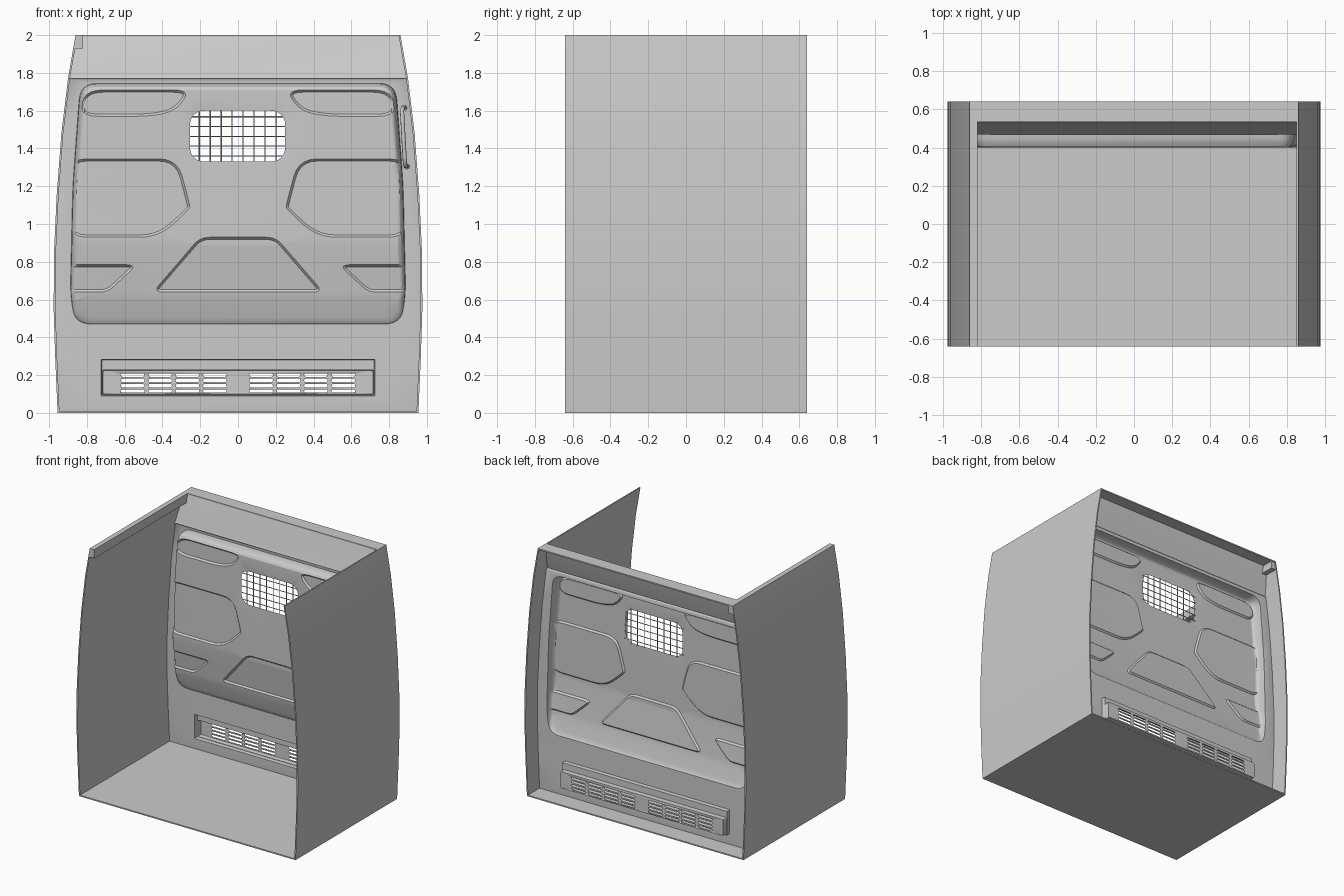
import bpy, math
from mathutils import Vector
from mathutils.geometry import delaunay_2d_cdt, intersect_point_line

if "Cube" in bpy.data.objects:
    bpy.data.objects.remove(bpy.data.objects["Cube"])

# Half width of the van body against height
PROFILE = [(0.955, 0), (0.968, 0.3), (0.976, 0.55), (0.974, 0.85), (0.96, 1.15),
           (0.935, 1.48), (0.90, 1.77), (0.86, 2.0)]


def add(name, verts, faces, angle=None):
    me = bpy.data.meshes.new(name)
    me.from_pydata(verts, [], faces)
    ob = bpy.data.objects.new(name, me)
    bpy.context.collection.objects.link(ob)
    if angle:
        bpy.ops.object.select_all(action='DESELECT')
        ob.select_set(True)
        bpy.context.view_layer.objects.active = ob
        bpy.ops.object.shade_smooth_by_angle(angle=math.radians(angle))
    return ob


def prism(name, pts, y0, y1, angle=None):
    """Extrude an x-z outline (counter-clockwise seen from the front) along y."""
    n = len(pts)
    verts = [(x, y, z) for y in (y0, y1) for x, z in pts]
    faces = [tuple(range(n)), tuple(reversed(range(n, 2 * n)))]
    faces += [(i, i + n, (i + 1) % n + n, (i + 1) % n) for i in range(n)]
    return add(name, verts, faces, angle)


def tube(name, pts, radius):
    cu = bpy.data.curves.new(name, 'CURVE')
    cu.dimensions = '3D'
    cu.bevel_depth, cu.bevel_resolution, cu.use_fill_caps = radius, 2, True
    sp = cu.splines.new('POLY')
    sp.points.add(len(pts) - 1)
    for p, c in zip(sp.points, pts):
        p.co = (*c, 1)
    ob = bpy.data.objects.new(name, cu)
    bpy.context.collection.objects.link(ob)
    return ob


def rounded(pts, r, n=5):
    out, pts = [], [Vector(p) for p in pts]
    for i, p in enumerate(pts):
        a, b = pts[i - 1] - p, pts[(i + 1) % len(pts)] - p
        p0 = p + a.normalized() * min(r, 0.46 * a.length)
        p1 = p + b.normalized() * min(r, 0.46 * b.length)
        for k in range(n + 1):
            t = k / n
            out.append(p0 * (1 - t) ** 2 + p * 2 * t * (1 - t) + p1 * t * t)
    return out


def rect(x0, x1, z0, z1):
    return [(x0, z0), (x1, z0), (x1, z1), (x0, z1)]


def inset(poly, d):
    n = len(poly)
    area = sum(poly[i - 1].cross(poly[i]) for i in range(n))
    s = 1 if area > 0 else -1
    out = []
    for i, p in enumerate(poly):
        e0, e1 = (p - poly[i - 1]).normalized(), (poly[(i + 1) % n] - p).normalized()
        n0, n1 = Vector((-e0.y, e0.x)) * s, Vector((-e1.y, e1.x)) * s
        out.append(p + (n0 + n1) * d / (1 + n0.dot(n1)))
    return out


def inside(poly, p):
    hit = False
    for i, b in enumerate(poly):
        a = poly[i - 1]
        if (a.y > p.y) != (b.y > p.y) and p.x < a.x + (b.x - a.x) * (p.y - a.y) / (b.y - a.y):
            hit = not hit
    return hit


def ramp(poly, w, p):
    """0 outside the outline, rising to 1 at distance w inside it."""
    if not inside(poly, p):
        return 0.0
    best = 9.0
    for i, b in enumerate(poly):
        q, t = intersect_point_line(p, poly[i - 1], b)
        q = poly[i - 1].lerp(b, max(0, min(1, t)))
        best = min(best, (p - Vector((q.x, q.y))).length)
    return min(1.0, best / w)


def interp(table, z):
    for (z0, y0), (z1, y1) in zip(table, table[1:]):
        if z <= z1:
            return y0 + (y1 - y0) * max(0, z - z0) / (z1 - z0)
    return table[-1][1]


# Body shell: floor, curved side walls, roof edge and the rail on the left wall
prism("floor", rect(-0.955, 0.955, 0, 0.01), -0.64, 0.64)
right = PROFILE + [(x - 0.01, z) for x, z in reversed(PROFILE)]
prism("right_wall", right, -0.64, 0.64, 30)
prism("left_wall", [(-x, z) for x, z in reversed(right)], -0.64, 0.64, 30)
prism("roof_edge", rect(-0.86, 0.86, 1.99, 2.0), 0.535, 0.64)
prism("left_rail", [(-0.868, 1.93), (-0.82, 1.93), (-0.82, 2.0), (-0.858, 2.0)], -0.64, 0.635)

# Bulkhead layout in x-z
half = [(x - 0.005, min(max(z, 0.004), 1.996)) for x, z in PROFILE]
outline = [Vector(p) for p in half + [(-x, z) for x, z in reversed(half)]]
side = [(0.86, 0.47), (0.888, 0.62), (0.875, 1.2), (0.835, 1.745)]
panel = rounded(side + [(-x, z) for x, z in reversed(side)], 0.09, 6)
PANEL_W = 0.035
pocket_shapes = [
    ([(-0.84, 1.57), (-0.46, 1.57), (-0.33, 1.6), (-0.25, 1.71), (-0.81, 1.71)], 0.1),
    ([(-0.9, 0.93), (-0.42, 0.93), (-0.255, 1.08), (-0.255, 1.1), (-0.32, 1.345), (-0.9, 1.345)], 0.1),
    ([(-0.91, 0.64), (-0.69, 0.64), (-0.55, 0.77), (-0.57, 0.785), (-0.91, 0.785)], 0.04)]
pockets = []
for pts, r in pocket_shapes:
    pockets += [rounded([(s * x, z) for x, z in pts], r) for s in (1, -1)]
pockets.append(rounded([(-0.45, 0.64), (0.45, 0.64), (0.2, 0.93), (-0.2, 0.93)], 0.05))
POCKET_W, POCKET_D = 0.012, 0.013
vent_boxes = [(rounded(rect(-0.725, 0.725, 0.09, 0.283), 0.004, 2), 0.004, 0.03),
              (rounded(rect(-0.718, 0.718, 0.097, 0.228), 0.012, 3), 0.004, 0.035)]
holes = [rounded(rect(-0.255, 0.25, 1.33, 1.6), 0.085, 6)]
for x0 in (-0.62, 0.06):
    for i in range(4):
        for j in range(4):
            x, z = x0 + i * 0.145, 0.2 - j * 0.028
            holes.append(rounded(rect(x, x + 0.125, z - 0.009, z + 0.009), 0.009, 2))

# Depth tables: surrounding frame and the bulging centre
FRAME = [(0, 0.488), (1.765, 0.482), (1.772, 0.468), (1.785, 0.478), (2, 0.54)]
BULGE = [(0, 0.488), (0.47, 0.478), (0.6, 0.44), (0.89, 0.40), (2, 0.40)]


def depth(p):
    t = ramp(panel, PANEL_W, p)
    m = math.sqrt(max(0, 1 - (1 - t) ** 2))
    y, front = interp(FRAME, p.y), interp(BULGE, p.y)
    if m > 0:
        front += POCKET_D * max(ramp(q, POCKET_W, p) for q in pockets)
        y += (front - y) * m
    for q, w, d in vent_boxes:
        y += d * ramp(q, w, p)
    return y


# Triangulate all outlines together, then push each point to its depth
loops = [outline, *holes]
loops += [inset(panel, PANEL_W * k) if k else panel for k in (0, 0.08, 0.25, 0.55, 1)]
for q in pockets:
    loops += [q, inset(q, POCKET_W)]
for q, w, d in vent_boxes:
    loops += [q, inset(q, w)]
verts, edges = [], []
for lp in loops:
    b, n = len(verts), len(lp)
    verts += lp
    edges += [(b + i, b + (i + 1) % n) for i in range(n)]
for z in (0.47, 0.6, 0.89, 1.765, 1.772, 1.785):
    b = len(verts)
    verts += [Vector((-1.1, z)), Vector((1.1, z))]
    edges.append((b, b + 1))
pts, _, tris, *_ = delaunay_2d_cdt(verts, edges, [], 0, 1e-5)
keep = []
for f in tris:
    c = (pts[f[0]] + pts[f[1]] + pts[f[2]]) / 3
    if inside(outline, c) and not any(inside(h, c) for h in holes):
        keep.append(tuple(f))
used = sorted({i for f in keep for i in f})
remap = {i: k for k, i in enumerate(used)}
coords = [(pts[i].x, depth(pts[i]), pts[i].y) for i in used]
bulkhead = add("bulkhead", coords, [tuple(remap[i] for i in f) for f in keep], 28)
sol = bulkhead.modifiers.new("thickness", 'SOLIDIFY')
sol.thickness, sol.offset = 0.006, -1
wn = bulkhead.modifiers.new("normals", 'WEIGHTED_NORMAL')
wn.keep_sharp = True

# Wire mesh across the window
for i in range(8):
    x = -0.205 + i * 0.058
    tube("window_wire_upright", [(x, 0.405, 1.325), (x, 0.405, 1.605)], 0.003)
for j in range(5):
    z = 1.36 + j * 0.052
    tube("window_wire_cross", [(-0.26, 0.408, z), (0.255, 0.408, z)], 0.003)

# Grab handle on the right of the bulkhead
tube("grab_handle", [(0.882, 0.48, 1.615), (0.874, 0.375, 1.615), (0.868, 0.355, 1.6),
                     (0.87, 0.35, 1.57), (0.882, 0.35, 1.35), (0.884, 0.355, 1.32),
                     (0.888, 0.375, 1.305), (0.895, 0.48, 1.305)], 0.011)
for x, z in ((0.88, 1.615), (0.894, 1.305)):
    tube("handle_foot", [(x, 0.485, z), (x, 0.465, z)], 0.017)
